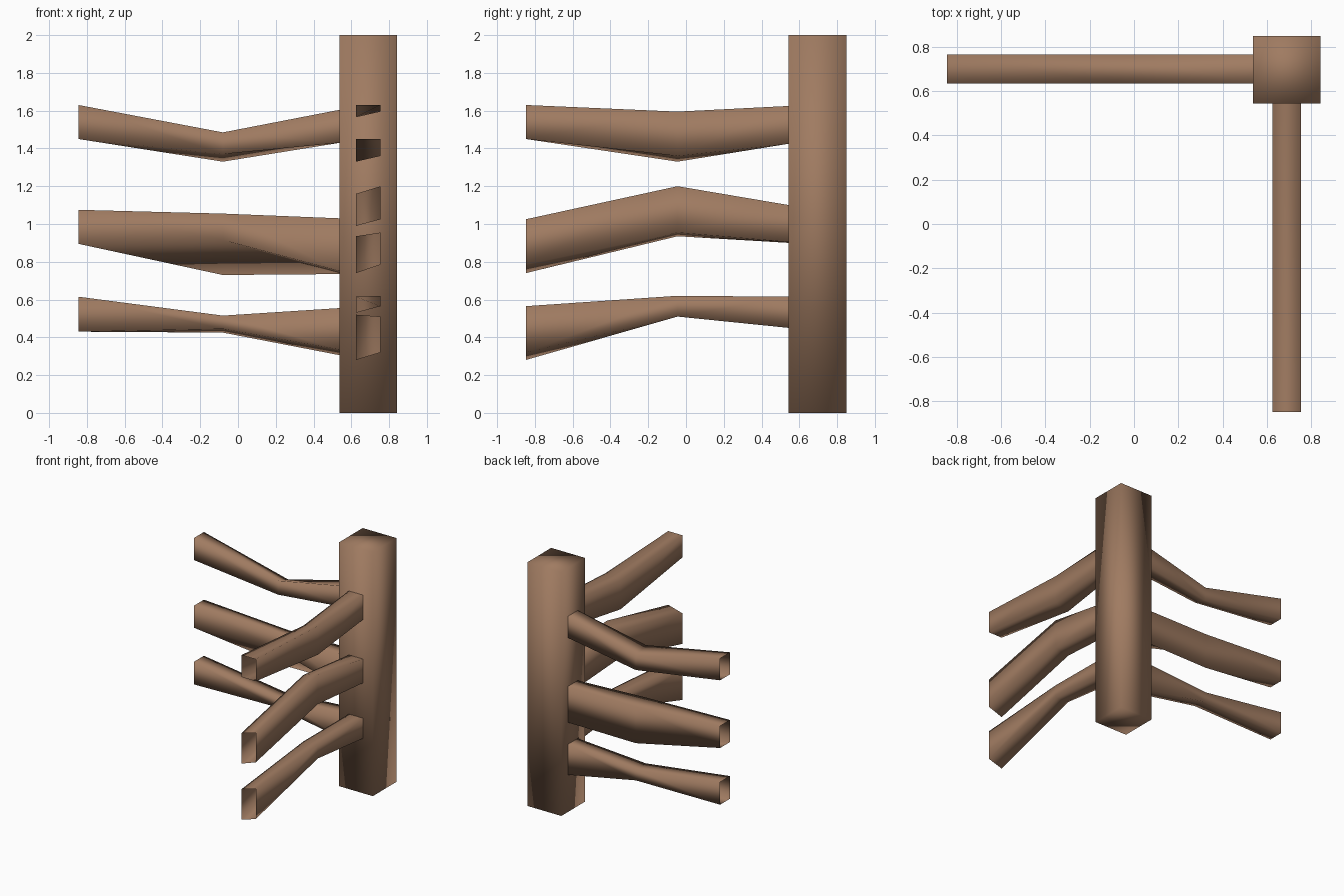
import bpy, bmesh

if "Cube" in bpy.data.objects:
    bpy.data.objects.remove(bpy.data.objects["Cube"])

wood = bpy.data.materials.new("brown wood")
wood.diffuse_color = (0.35, 0.198, 0.12, 1)
wood.use_nodes = True
wood.node_tree.nodes["Principled BSDF"].inputs["Base Color"].default_value = wood.diffuse_color


def finish(name, bm):
    bmesh.ops.recalc_face_normals(bm, faces=bm.faces)
    for f in bm.faces:
        f.smooth = True
    me = bpy.data.meshes.new(name)
    bm.to_mesh(me)
    bm.free()
    me.materials.append(wood)
    ob = bpy.data.objects.new(name, me)
    bpy.context.collection.objects.link(ob)


def rail(name, axis, stations, heights):
    """Open square tube; each station has heights
    (side A bottom, side B bottom, side B top, side A top)."""
    bm = bmesh.new()
    a, b = (0.635, 0.765) if axis == "x" else (0.625, 0.755)
    rings = []
    for s, zs in zip(stations, heights):
        ring = []
        for side, z in zip((a, b, b, a), zs):
            ring.append(bm.verts.new((s, side, z) if axis == "x" else (side, s, z)))
        rings.append(ring)
    for r0, r1 in zip(rings, rings[1:]):
        for i in range(4):
            j = (i + 1) % 4
            bm.faces.new((r0[i], r0[j], r1[j], r1[i]))
    finish(name, bm)


# corner post
bm = bmesh.new()
bmesh.ops.create_cube(bm, size=1)
for v in bm.verts:
    v.co = (0.69 + v.co.x * 0.306, 0.696 + v.co.y * 0.306, 1 + v.co.z * 2)
finish("corner_post", bm)

# rails running left from the post: outer end, bend, post end
side_rails = {
    "top": [(1.45, 1.45, 1.63, 1.63), (1.37, 1.33, 1.445, 1.485), (1.43, 1.43, 1.605, 1.605)],
    "middle": [(0.895, 0.895, 1.075, 1.075), (0.915, 0.73, 1.03, 1.055), (0.75, 0.735, 1.03, 1.03)],
    "bottom": [(0.43, 0.43, 0.615, 0.615), (0.445, 0.425, 0.51, 0.515), (0.335, 0.305, 0.555, 0.555)],
}
for n, h in side_rails.items():
    rail("side_rail_" + n, "x", (-0.845, -0.08, 0.54), h)

# rails running forward from the post
front_rails = {
    "top": [(1.45, 1.45, 1.63, 1.63), (1.33, 1.36, 1.595, 1.565), (1.425, 1.425, 1.625, 1.625)],
    "middle": [(0.74, 0.785, 1.025, 0.99), (0.935, 0.955, 1.2, 1.16), (0.90, 0.905, 1.10, 1.10)],
    "bottom": [(0.28, 0.32, 0.565, 0.53), (0.52, 0.51, 0.62, 0.615), (0.45, 0.45, 0.615, 0.615)],
}
for n, h in front_rails.items():
    rail("front_rail_" + n, "y", (-0.848, -0.045, 0.545), h)
